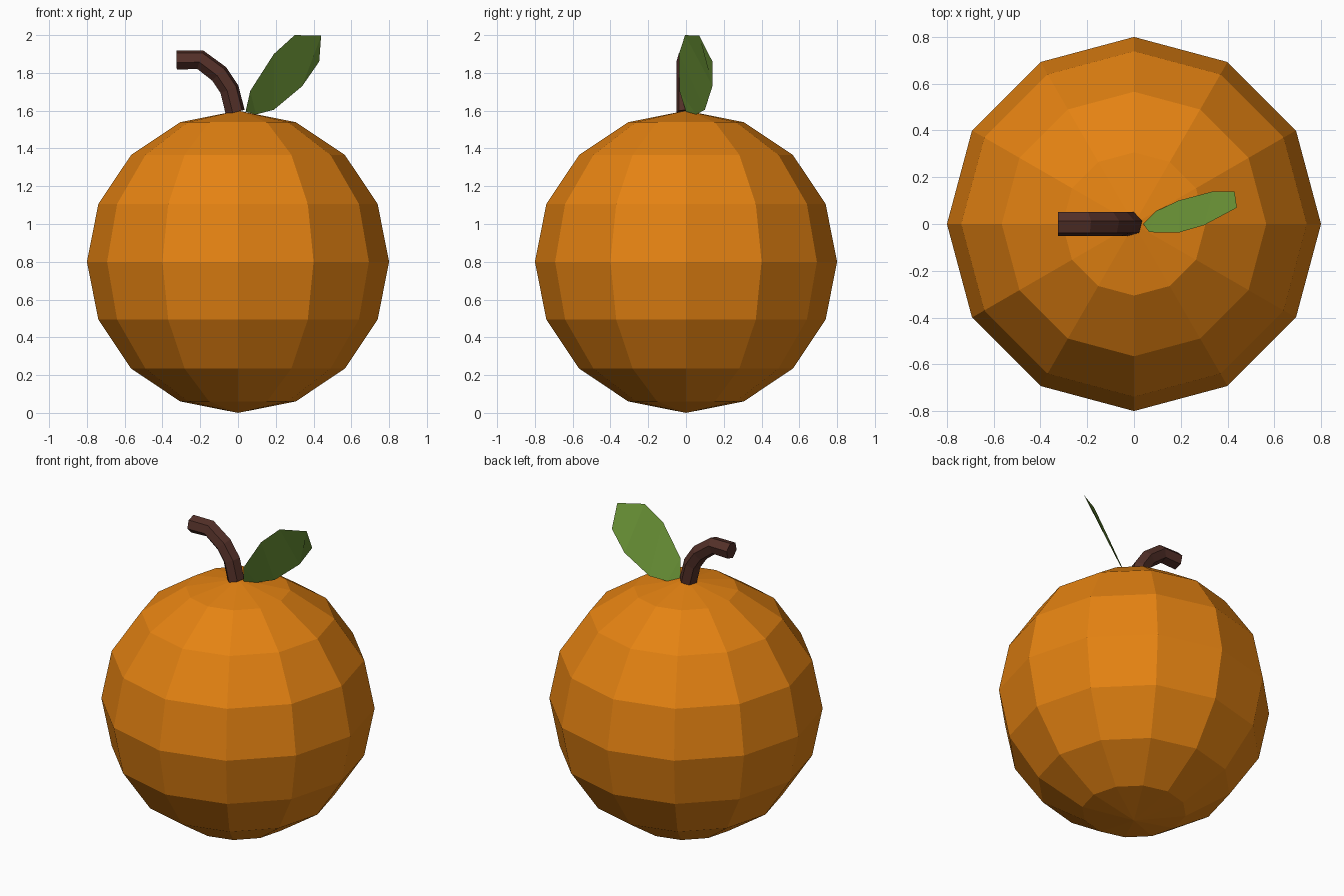
import bpy, bmesh, math
from mathutils import Vector

if "Cube" in bpy.data.objects:
    bpy.data.objects.remove(bpy.data.objects["Cube"])


def material(name, rgb):
    m = bpy.data.materials.new(name)
    m.diffuse_color = (*rgb, 1)
    m.use_nodes = True
    m.node_tree.nodes["Principled BSDF"].inputs["Base Color"].default_value = m.diffuse_color
    return m


def add_object(name, bm, mat):
    mesh = bpy.data.meshes.new(name)
    bm.to_mesh(mesh)
    bm.free()
    mesh.materials.append(mat)
    ob = bpy.data.objects.new(name, mesh)
    bpy.context.collection.objects.link(ob)
    return ob


orange = material("orange peel", (0.78, 0.225, 0.006))
brown = material("stem brown", (0.088, 0.03, 0.022))
green = material("leaf green", (0.155, 0.31, 0.04))

# Fruit: low-poly sphere resting on the ground
bm = bmesh.new()
bmesh.ops.create_uvsphere(bm, u_segments=12, v_segments=8, radius=0.8)
bmesh.ops.translate(bm, verts=bm.verts, vec=(0, 0, 0.8))
add_object("fruit", bm, orange)

# Stem: six-sided tube along a bent path in the xz plane
path = [Vector((x, 0, z)) for x, z in
        [(-0.015, 1.592), (-0.045, 1.713), (-0.1, 1.795), (-0.2, 1.87), (-0.325, 1.868)]]
bm = bmesh.new()
rings = []
for i, p in enumerate(path):
    t = (path[min(i + 1, len(path) - 1)] - path[max(i - 1, 0)]).normalized()
    up = Vector((t.z, 0, -t.x))          # outer side of the bend
    ring = []
    for k in range(6):
        a = math.radians(15 + 60 * k)
        ring.append(bm.verts.new(p + 0.053 * (math.sin(a) * up + math.cos(a) * Vector((0, 1, 0)))))
    rings.append(ring)
for a, b in zip(rings, rings[1:]):
    for k in range(6):
        j = (k + 1) % 6
        bm.faces.new((a[k], a[j], b[j], b[k]))
bm.faces.new(rings[0])
bm.faces.new(rings[-1])
bmesh.ops.recalc_face_normals(bm, faces=bm.faces)
add_object("stem", bm, brown)

# Leaf: thin sheet made of strips between its two edges
upper = [(0.04, 0, 1.595), (0.065, -0.035, 1.705), (0.19, -0.037, 1.9),
         (0.30, -0.005, 2.0), (0.44, 0.07, 1.997)]
lower = [(0.095, 0.055, 1.58), (0.19, 0.10, 1.605), (0.34, 0.14, 1.73), (0.43, 0.14, 1.86)]
bm = bmesh.new()
u = [bm.verts.new(p) for p in upper]
l = [bm.verts.new(p) for p in lower]
bm.faces.new((u[0], l[0], u[1]))
for i in range(3):
    bm.faces.new((u[i + 1], l[i], l[i + 1], u[i + 2]))
bm.faces.new((u[4], l[2], l[3]))
bm.normal_update()
if sum(f.normal.z for f in bm.faces) < 0:
    bmesh.ops.reverse_faces(bm, faces=bm.faces)
add_object("leaf", bm, green)
